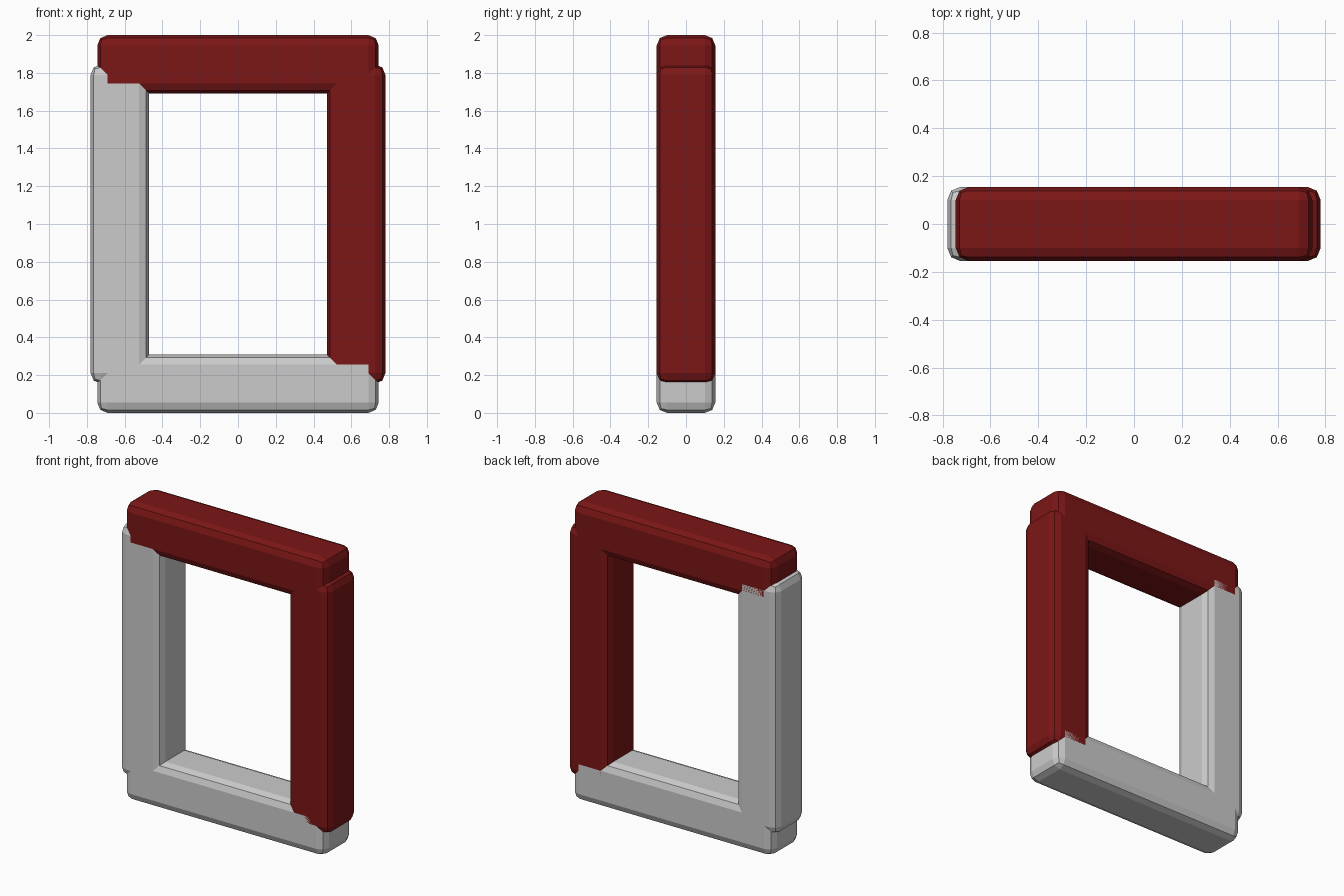
import bpy

if "Cube" in bpy.data.objects:
    bpy.data.objects.remove(bpy.data.objects["Cube"])

red = bpy.data.materials.new("dark_red")
red.diffuse_color = (0.2, 0.008, 0.008, 1)
red.use_nodes = True
red.node_tree.nodes["Principled BSDF"].inputs["Base Color"].default_value = red.diffuse_color

W = 0.31  # square beam thickness


def beam(name, size, loc, mat=None):
    bpy.ops.mesh.primitive_cube_add(size=1, location=loc)
    ob = bpy.context.object
    ob.name = name
    ob.scale = size
    bpy.ops.object.transform_apply(location=False, rotation=False, scale=True)
    bev = ob.modifiers.new("rounded_edges", 'BEVEL')
    bev.width = 0.055
    bev.segments = 2
    bev.limit_method = 'ANGLE'
    if mat:
        ob.data.materials.append(mat)
    return ob


# horizontal rails
beam("bottom_rail", (1.49, W, W), (0, 0, W / 2))
beam("top_rail", (1.49, W, W), (0, 0, 2 - W / 2), red)

# upright posts, set slightly outside the rail ends
beam("left_post", (W, W, 1.69), (-0.625, 0, 1.0))
beam("right_post", (W, W, 1.69), (0.625, 0, 1.0), red)
